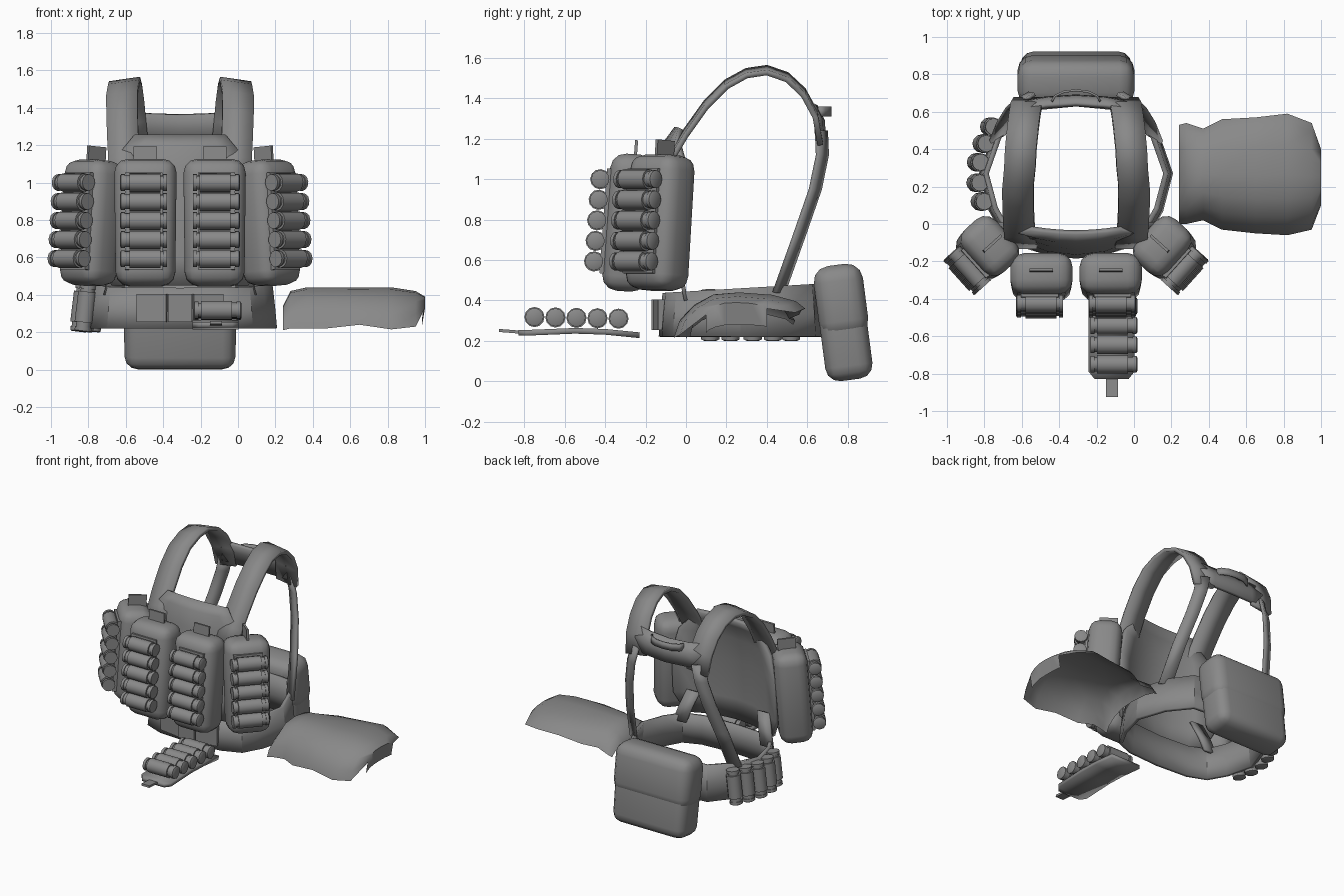
import bpy, bmesh, math
from mathutils import Matrix, Vector

if "Cube" in bpy.data.objects:
    bpy.data.objects.remove(bpy.data.objects["Cube"])

CX = -0.31  # vest centre line
grey = bpy.data.materials.new("grey cloth")
grey.use_nodes = True
tone = (0.25, 0.25, 0.25, 1)
grey.diffuse_color = tone
grey.node_tree.nodes["Principled BSDF"].inputs["Base Color"].default_value = tone


def finish(name, bm, matrix=Matrix(), angle=40):
    mesh = bpy.data.meshes.new(name)
    bm.to_mesh(mesh)
    bm.free()
    mesh.materials.append(grey)
    ob = bpy.data.objects.new(name, mesh)
    bpy.context.collection.objects.link(ob)
    ob.matrix_world = matrix
    bpy.ops.object.select_all(action='DESELECT')
    ob.select_set(True)
    bpy.context.view_layer.objects.active = ob
    bpy.ops.object.shade_smooth_by_angle(angle=math.radians(angle))
    return ob


def sheet(name, rows, thick=0, closed=False, angle=40):
    """Surface through rows of points, thickened when asked."""
    bm = bmesh.new()
    grid = [[bm.verts.new(p) for p in row] for row in rows]
    for a, b in zip(grid, grid[1:]):
        n = len(a)
        for i in range(n if closed else n - 1):
            j = (i + 1) % n
            bm.faces.new((a[i], a[j], b[j], b[i]))
    bmesh.ops.remove_doubles(bm, verts=bm.verts, dist=0.0005)
    bmesh.ops.recalc_face_normals(bm, faces=bm.faces)
    ob = finish(name, bm, angle=angle)
    if thick:
        mod = ob.modifiers.new("thickness", 'SOLIDIFY')
        mod.thickness = thick
        mod.offset = 0
    return ob


def box(name, size, matrix, bevel=0.0, segments=2, taper=1.0):
    bm = bmesh.new()
    bmesh.ops.create_cube(bm, size=1)
    for v in bm.verts:
        k = taper if v.co.z < 0 else 1
        v.co = Vector((v.co.x * size[0] * k, v.co.y * size[1], v.co.z * size[2]))
    if bevel:
        bmesh.ops.bevel(bm, geom=bm.edges[:], offset=bevel, segments=segments,
                        profile=0.5, affect='EDGES')
    return finish(name, bm, matrix, 50 if bevel else 30)


def at(x, y, z):
    return Matrix.Translation((x, y, z))


def rot(angle, axis):
    return Matrix.Rotation(angle, 4, axis)


# Cartridge turned around its long axis, reused everywhere
profile = [(-.125, 0), (-.125, .045), (-.105, .045), (-.105, .038), (-.09, .038),
           (-.09, .05), (.075, .05), (.075, .04), (.1, .04), (.1, .045),
           (.12, .045), (.125, .036), (.125, 0)]
rings = [[(t, r * math.cos(i * math.pi / 6), r * math.sin(i * math.pi / 6))
          for i in range(12)] for t, r in profile]
first = sheet("cartridge", rings, closed=True)
cartridge_mesh = first.data
bpy.data.objects.remove(first)


def cartridge(name, matrix):
    ob = bpy.data.objects.new(name, cartridge_mesh)
    bpy.context.collection.objects.link(ob)
    ob.matrix_world = matrix


# Four chest pouches, each with a pull tab and a rack of five cartridges
def pouch(label, side, x, y, turn, size, tab_turn, slide):
    base = at(CX + side * x, y, 0.785) @ rot(side * turn, 'Z') @ rot(-0.075, 'X')
    front = -size[1] / 2
    box(label + "_pouch", size, base, 0.075, 3, 0.95)
    box(label + "_pull_tab", (0.125, 0.015, 0.1), base @ at(0, 0.01, 0.36) @ rot(tab_turn, 'Z'))
    box(label + "_rack", (0.2, 0.03, 0.52), base @ at(side * slide, front, 0))
    flip = rot(0 if side > 0 else math.pi, 'Y')
    for i in range(5):
        place = at(side * slide, front - 0.045, (i - 2) * 0.102)
        cartridge(label + "_cartridge", base @ place @ flip)


for side, word in ((1, "left"), (-1, "right")):
    pouch(word + "_inner", side, 0.185, -0.285, 0, (0.335, 0.22, 0.68), 0, 0.01)
    pouch(word + "_outer", side, 0.475, -0.13, math.radians(48), (0.31, 0.23, 0.67),
          math.pi / 2, -0.015)

# Curved chest panel, narrowing to the top
rows = []
for z, half, mid, bow in ((0.45, .36, -.17, .1), (0.6, .43, -.17, .15), (0.9, .43, -.15, .15),
                          (1.08, .38, -.12, .11), (1.19, .29, -.09, .05), (1.25, .24, -.045, .02)):
    rows.append([(CX + half * t, mid + bow * t * t, z)
                 for t in (-1, -.7, -.35, 0, .35, .7, 1)])
sheet("chest_panel", rows, 0.03)

# Shoulder straps, back straps and front connectors on both sides
shoulder = [(.29, -.12, 1.0), (.30, -.06, 1.13), (.305, .0, 1.23), (.31, .1, 1.37),
            (.31, .2, 1.47), (.30, .3, 1.525), (.295, .4, 1.54), (.285, .5, 1.505),
            (.275, .58, 1.43), (.265, .64, 1.32), (.25, .665, 1.18)]
back = [(.26, .67, 1.24), (.29, .675, 1.12), (.33, .64, .95), (.38, .56, .72), (.42, .46, .44)]
connector = [(.29, -.06, .62), (.33, -.02, .5), (.36, .0, .4)]
for s, word in ((1, "left"), (-1, "right")):
    # half width, thickness, backward twist and drop of the outer edge
    for part, path, half, thick, twist, drop in (
            ("shoulder_strap", shoulder, .083, .028, 0, .012),
            ("back_strap", back, .04, .02, -.024, 0),
            ("front_connector", connector, .05, .02, 0, 0)):
        sheet(f"{word}_{part}",
              [[(CX + s * (x + half * e), y + twist * e, z - drop * e)
                for e in (-1, 1)] for x, y, z in path], thick, angle=30)

# Yoke across the back with a carrying loop
sheet("back_yoke", [[(CX + .27 * t, .68 - .03 * t * t - lean, z + .015 * t * t)
                     for t in (-1, -.6, 0, .6, 1)]
                    for z, lean in ((1.2, 0), (1.29, .005), (1.36, .04))], 0.025)
sheet("carry_loop", [[(CX + .13 * math.cos(a), .655 + .06 * math.sin(a), z)
                      for z in (1.31, 1.36)]
                     for a in [i * math.pi / 6 for i in range(7)]], 0.012)

# Waist belt: mirrored outline, flared towards the bottom
half = [(0, -.11), (.24, -.095), (.37, -.045), (.44, .08), (.49, .27), (.42, .47), (.3, .62), (0, .65)]
outline = half + [(-x, y) for x, y in reversed(half[1:-1])]


def ring(z, k, rise):
    return [(CX + x * k, .27 + (y - .27) * k, z + rise * (y + .13)) for x, y in outline]


sheet("waist_belt", [ring(.22, 1.03, 0), ring(.32, 1.01, .02), ring(.435, .98, .06)],
      0.028, closed=True, angle=30)

# Belt buckle of three plates
for x, w, y in ((-.15, .16, -.13), (0, .13, -.15), (.15, .16, -.13)):
    box("buckle_plate", (w, .04, .15), at(CX + x, y, .33) @ rot(x, 'Z'))

# Upright cartridges on the right side of the belt
for x, y in ((-.765, .52), (-.805, .43), (-.835, .33), (-.838, .22), (-.815, .12)):
    cartridge("belt_cartridge", at(x, y, .327) @ rot(.12, 'Y') @ rot(math.pi / 2, 'Y'))

# Rear bag with an overlapping flap
bag = at(CX, .778, .29) @ rot(.13, 'X')
box("rear_bag", (.61, .235, .57), bag, 0.07, 3, 0.97)
box("rear_bag_flap", (.625, .245, .36), bag @ at(0, .003, .108), 0.08, 3)

# Loose cartridge strip lying in front
sheet("loose_strip", [[(-.12 - w, y, z), (-.12 + w, y, z)] for y, z, w in (
    (-.83, .24, .09), (-.79, .24, .122), (-.55, .25, .122), (-.4, .245, .122), (-.23, .228, .122))],
    0.028, angle=30)
box("loose_strip_tab", (.065, .12, .015), at(-.118, -.865, .247) @ rot(-.08, 'X'))
for i in range(5):
    cartridge("loose_cartridge", at(-.107, -.75 + i * .104, .318 - .002 * i))

# Loose side pad: an arched sheet, lower along its front edge
rows = []
for x, y0, y1, low, back_low, crown in (
        (.24, .0, .53, .21, .28, .34), (.28, .0, .54, .22, .3, .42),
        (.37, .02, .51, .22, .31, .44), (.47, -.03, .56, .22, .33, .44),
        (.65, -.05, .57, .24, .35, .44), (.82, -.06, .59, .215, .36, .44),
        (.95, -.03, .54, .23, .34, .42), (1.0, .1, .4, .33, .36, .39),
        (.985, .1, .4, .24, .27, .28)):
    rows.append([(x, y0 + (y1 - y0) * f, edge + (crown - edge) * h)
                 for f, h, edge in ((0, 0, low), (.04, .35, low), (.15, .7, low), (.3, .95, low),
                                    (.5, 1, low), (.75, .85, back_low), (.93, .45, back_low),
                                    (1, 0, back_low))])
sheet("loose_side_pad", rows, angle=60)
